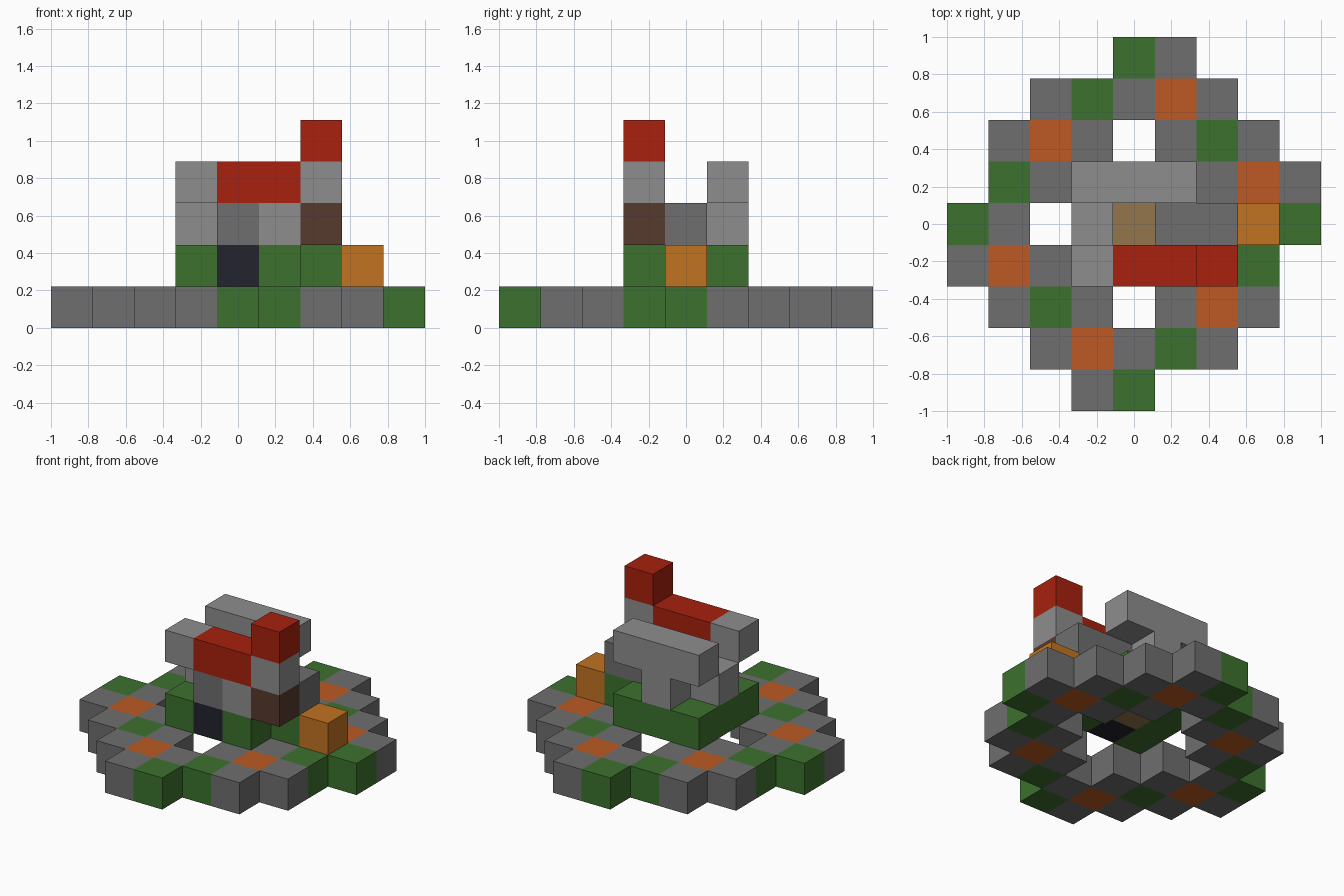
import bpy
import bmesh
from mathutils import Vector

cube = bpy.data.objects.get("Cube")
if cube:
    bpy.data.objects.remove(cube, do_unlink=True)

N = 9
U = 2 / N


def srgb(*rgb):
    return tuple((c / 255 / 12.92) if c < 11 else ((c / 255 + 0.055) / 1.055) ** 2.4 for c in rgb) + (1,)


# Palette, keyed by the letter used in the block plans
PALETTE = {
    "s": ("stone", srgb(110, 110, 110)),
    "l": ("light_stone", srgb(141, 141, 141)),
    "g": ("moss_green", srgb(60, 113, 46)),
    "o": ("burnt_orange", srgb(188, 90, 35)),
    "r": ("brick_red", srgb(168, 33, 14)),
    "a": ("amber", srgb(193, 115, 34)),
    "t": ("tan_floor", srgb(148, 118, 76)),
    "b": ("dark_brown", srgb(86, 58, 45)),
    "d": ("doorway_dark", srgb(35, 35, 46)),
}
MATERIALS = {}
for key, (name, color) in PALETTE.items():
    mat = bpy.data.materials.new(name)
    mat.use_nodes = True
    mat.diffuse_color = color
    mat.node_tree.nodes["Principled BSDF"].inputs["Base Color"].default_value = color
    MATERIALS[key] = mat

# Each part: name, level, back row index, left column index, rows from back to front
PARTS = [
    ("paved_ring", 0, 8, 0, [
        "....gs...",
        "..sgsos..",
        ".sos.sgs.",
        ".gs...sos",
        "gs.....sg",
        "sos...sg.",
        ".sgs.sos.",
        "..sosgs..",
        "...sg....",
    ]),
    ("mossy_base", 1, 5, 3, ["ggg.", "g..g", "g.gg"[:3]]),
    ("inner_floor", 1, 4, 4, ["tt"]),
    ("doorway", 1, 3, 4, ["d"]),
    ("lantern_block", 1, 4, 7, ["a"]),
    ("walls", 2, 5, 3, [".l..", "l.ss", ".sl."]),
    ("chimney_foot", 2, 3, 6, ["b"]),
    ("back_beam", 3, 5, 3, ["lll"]),
    ("front_beam", 3, 3, 3, ["lrrl"]),
    ("chimney_top", 4, 3, 6, ["r"]),
]


def cells_of(level, back, left, rows):
    """Turn a block plan into {cell: colour letter}."""
    return {(left + i, back - j, level): c
            for j, row in enumerate(rows) for i, c in enumerate(row) if c != "."}


PLANS = {name: cells_of(*plan) for name, *plan in PARTS}
SOLID = set().union(*PLANS.values())


def build_part(name, cells):
    """Make unit blocks, leaving out faces that touch another block."""
    bm = bmesh.new()
    used = sorted(set(cells.values()))
    for cell, colour in cells.items():
        centre = Vector(cell) + Vector((0.5 - N / 2, 0.5 - N / 2, 0.5))
        for axis in range(3):
            for sign in (-1, 1):
                normal = Vector((0, 0, 0))
                normal[axis] = sign
                if tuple(int(c + n) for c, n in zip(cell, normal)) in SOLID:
                    continue
                side = Vector((0, 0, 0))
                side[(axis + 1) % 3] = 1
                other = normal.cross(side)
                corners = [side + other, other - side, -side - other, side - other]
                face = bm.faces.new([bm.verts.new((centre + (normal + k) / 2) * U) for k in corners])
                face.material_index = used.index(colour)
    bmesh.ops.remove_doubles(bm, verts=bm.verts[:], dist=0.001)
    mesh = bpy.data.meshes.new(name)
    bm.to_mesh(mesh)
    bm.free()
    for colour in used:
        mesh.materials.append(MATERIALS[colour])
    bpy.context.collection.objects.link(bpy.data.objects.new(name, mesh))


for part, plan in PLANS.items():
    build_part(part, plan)
